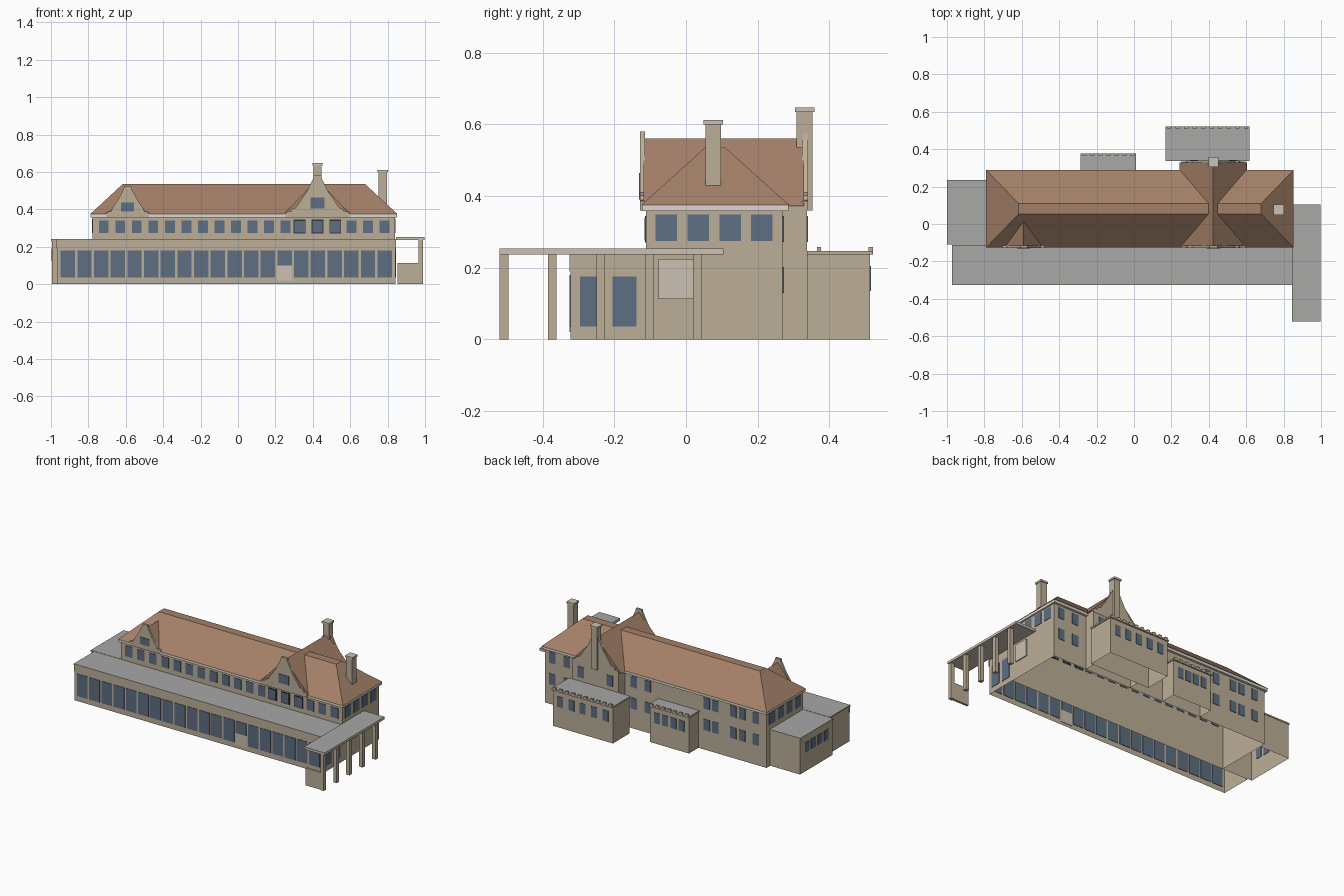
import bpy, bmesh

old = bpy.data.objects.get("Cube")
if old:
    bpy.data.objects.remove(old, do_unlink=True)


def material(name, r, g, b):
    lin = [((c / 255 + 0.055) / 1.055) ** 2.4 for c in (r, g, b)]
    m = bpy.data.materials.new(name)
    m.use_nodes = True
    m.diffuse_color = (*lin, 1)
    m.node_tree.nodes["Principled BSDF"].inputs["Base Color"].default_value = (*lin, 1)
    return m


WALL = material("sandstone", 188, 175, 152)
TILE = material("roof_tile", 164, 128, 104)
GLASS = material("window_glass", 94, 110, 130)
GREY = material("flat_roof_grey", 168, 168, 167)
TRIM = material("pale_trim", 203, 193, 178)
WHITE = material("eave_white", 222, 217, 208)
DARK = material("dark_frame", 50, 54, 60)


def finish(name, bm, mat, top=None):
    """Store the mesh; faces that look straight up may take a second material."""
    bmesh.ops.recalc_face_normals(bm, faces=bm.faces)
    mesh = bpy.data.meshes.new(name)
    mesh.materials.append(mat)
    if top:
        mesh.materials.append(top)
        bm.normal_update()
        for f in bm.faces:
            f.material_index = int(f.normal.z > 0.9)
    bm.to_mesh(mesh)
    bm.free()
    obj = bpy.data.objects.new(name, mesh)
    bpy.context.collection.objects.link(obj)
    return obj


def add_frustum(bm, base, z0, upper, z1, floor=True):
    """Solid between two rectangles (x0, x1, y0, y1)."""
    rings = []
    for (x0, x1, y0, y1), z in ((base, z0), (upper, z1)):
        rings.append([bm.verts.new((x, y, z)) for x, y in
                      ((x0, y0), (x1, y0), (x1, y1), (x0, y1))])
    low, high = rings
    for i in range(4):
        j = (i + 1) % 4
        bm.faces.new((low[i], low[j], high[j], high[i]))
    bm.faces.new(high)
    if floor:
        bm.faces.new(low[::-1])


def boxes(name, items, mat, top=None, floor=True):
    bm = bmesh.new()
    for x0, x1, y0, y1, z0, z1 in items:
        rect = (x0, x1, y0, y1)
        add_frustum(bm, rect, z0, rect, z1, floor)
    return finish(name, bm, mat, top)


def extrude_profile(name, points, y0, y1, mat):
    """Extrude an x-z outline along y."""
    bm = bmesh.new()
    face = bm.faces.new([bm.verts.new((x, y0, z)) for x, z in points])
    new = bmesh.ops.extrude_face_region(bm, geom=[face])["geom"]
    bmesh.ops.translate(bm, vec=(0, y1 - y0, 0),
                        verts=[v for v in new if isinstance(v, bmesh.types.BMVert)])
    return finish(name, bm, mat)


def mirrored(cx, half):
    return [(cx + x, z) for x, z in half] + [(cx - x, z) for x, z in reversed(half)]


T = 0.003  # half thickness of the painted plates


def panes_x(name, y, centers, width, z0, z1, mat=GLASS, t=T):
    boxes(name, [(c - width / 2, c + width / 2, y - t, y + t, z0, z1) for c in centers], mat)


def panes_y(name, x, centers, width, z0, z1, mat=GLASS):
    boxes(name, [(x - T, x + T, c - width / 2, c + width / 2, z0, z1) for c in centers], mat)


def spread(first, last, n):
    return [first + (last - first) * i / (n - 1) for i in range(n)]


# Walls, open underneath
boxes("main_block", [(-0.777, 0.84, -0.112, 0.27, 0, 0.36)], WALL, floor=False)
boxes("rear_bay", [(0.255, 0.595, 0.26, 0.338, 0, 0.375)], WALL, floor=False)
boxes("front_hall", [(-0.967, 0.842, -0.322, -0.112, 0, 0.235)], WALL, floor=False)
boxes("left_wing", [(-0.995, -0.777, -0.107, 0.232, 0, 0.235)], WALL, floor=False)
boxes("front_cornice", [(-0.97, 0.845, -0.325, -0.32, 0.19, 0.238)], WALL)
boxes("flat_roof", [(-0.972, 0.845, -0.325, -0.112, 0.232, 0.241),
                    (-0.999, -0.777, -0.109, 0.235, 0.232, 0.241)], WALL, GREY)

# Rear annexes with a row of small teeth along the parapet
for label, x0, x1, y0, y1, teeth, panes in (("large", 0.168, 0.618, 0.338, 0.522, 10, 5),
                                            ("small", -0.286, 0.012, 0.27, 0.377, 7, 4)):
    boxes(label + "_annex", [(x0 + 0.006, x1 - 0.006, y0, y1 - 0.008, 0, 0.238)],
          WALL, floor=False)
    boxes(label + "_annex_roof", [(x0, x1, y0, y1, 0.237, 0.247)], WALL, GREY)
    boxes(label + "_annex_teeth",
          [(c - 0.011, c + 0.011, y1 - 0.012, y1, 0.247, 0.258)
           for c in spread(x0 + 0.02, x1 - 0.02, teeth)], WALL)
    panes_x(label + "_annex_windows", y1 - 0.008,
            spread(x0 + 0.06, x1 - 0.06, panes), 0.042, 0.135, 0.205)

# Hipped main roof with its eave
boxes("eave", [(-0.788, 0.851, -0.123, 0.286, 0.358, 0.376)], WHITE)
bm = bmesh.new()
add_frustum(bm, (-0.79, 0.853, -0.125, 0.288), 0.375, (-0.617, 0.68, 0.053, 0.11), 0.535)
finish("main_roof", bm, TILE)

# Cross roof and dormer roof
extrude_profile("cross_roof", [(0.243, 0.372), (0.603, 0.372), (0.423, 0.561)],
                -0.118, 0.33, TILE)
extrude_profile("dormer_roof", [(-0.69, 0.378), (-0.49, 0.378), (-0.59, 0.5)],
                -0.118, 0.018, TILE)

# Shaped gables
BIG = [(0.17, 0.36), (0.17, 0.386), (0.143, 0.389), (0.137, 0.402), (0.115, 0.41),
       (0.06, 0.492), (0.024, 0.562), (0.021, 0.58)]
SMALL = [(0.112, 0.36), (0.112, 0.386), (0.09, 0.389), (0.083, 0.405), (0.05, 0.455),
         (0.022, 0.51), (0.018, 0.526)]
extrude_profile("front_gable", mirrored(0.425, BIG), -0.128, -0.114, WALL)
extrude_profile("rear_gable", mirrored(0.425, BIG), 0.324, 0.34, WALL)
extrude_profile("dormer_gable", mirrored(-0.59, SMALL), -0.128, -0.114, WALL)
panes_x("front_gable_window", -0.128, [0.425], 0.074, 0.406, 0.465)
panes_x("dormer_gable_window", -0.128, [-0.59], 0.07, 0.39, 0.437)

# Chimneys
for label, x, y, z0, z1 in (("side", 0.774, 0.076, 0.43, 0.6), ("rear", 0.425, 0.331, 0.36, 0.635)):
    w = 0.022
    boxes(label + "_chimney", [(x - w, x + w, y - w, y + w, z0, z1)], WALL)
    w = 0.027
    boxes(label + "_chimney_cap", [(x - w, x + w, y - w, y + w, z1, z1 + 0.012)], TRIM)

# Side canopy on posts
boxes("canopy", [(0.845, 0.997, -0.52, 0.105, 0.237, 0.253)], TRIM, GREY)
boxes("canopy_posts", [(0.965, 0.99, y, y + 0.024, 0, 0.238)
                       for y in spread(-0.52, 0.02, 5)], WALL)
boxes("canopy_low_wall", [(0.853, 0.99, -0.515, -0.5, 0, 0.113)], WALL)

# Front windows and entrance
hall = spread(-0.91, 0.784, 20)
panes_x("hall_windows", -0.322, hall[:13] + hall[14:], 0.077, 0.035, 0.18)
panes_x("entrance_window", -0.322, [hall[13]], 0.077, 0.1, 0.18)
panes_x("entrance_panel", -0.322, [hall[13]], 0.08, 0.02, 0.1, TRIM)
panes_x("upper_front_windows", -0.112,
        spread(-0.718, 0.254, 12) + spread(0.607, 0.784, 3), 0.053, 0.273, 0.342)
trio = spread(0.33, 0.52, 3)
panes_x("framed_window_frames", -0.112, trio, 0.064, 0.27, 0.345, DARK)
panes_x("framed_windows", -0.112, trio, 0.054, 0.276, 0.339, t=T + 0.0015)

# Right side windows and panel
panes_y("right_upper_windows", 0.84, spread(-0.055, 0.212, 4), 0.06, 0.274, 0.349)
panes_y("right_hall_windows", 0.842, [-0.263, -0.171], 0.067, 0.036, 0.176)
boxes("right_panel", [(0.839, 0.846, -0.077, 0.02, 0.112, 0.225)], TRIM)

# Left side windows
panes_y("left_wing_windows", -0.995, spread(-0.04, 0.16, 4), 0.045, 0.125, 0.19)
panes_y("left_upper_windows", -0.777, spread(-0.055, 0.212, 4), 0.06, 0.274, 0.349)

# Rear windows in two rows
rear = [-0.7, -0.6, -0.535, -0.405, -0.34, 0.09, 0.19, 0.68, 0.785]
for label, z0 in (("upper", 0.272), ("lower", 0.13)):
    panes_x("rear_" + label + "_windows", 0.27, rear, 0.045, z0, z0 + 0.072)
panes_x("rear_bay_windows", 0.338, [0.32, 0.53], 0.045, 0.272, 0.344)
